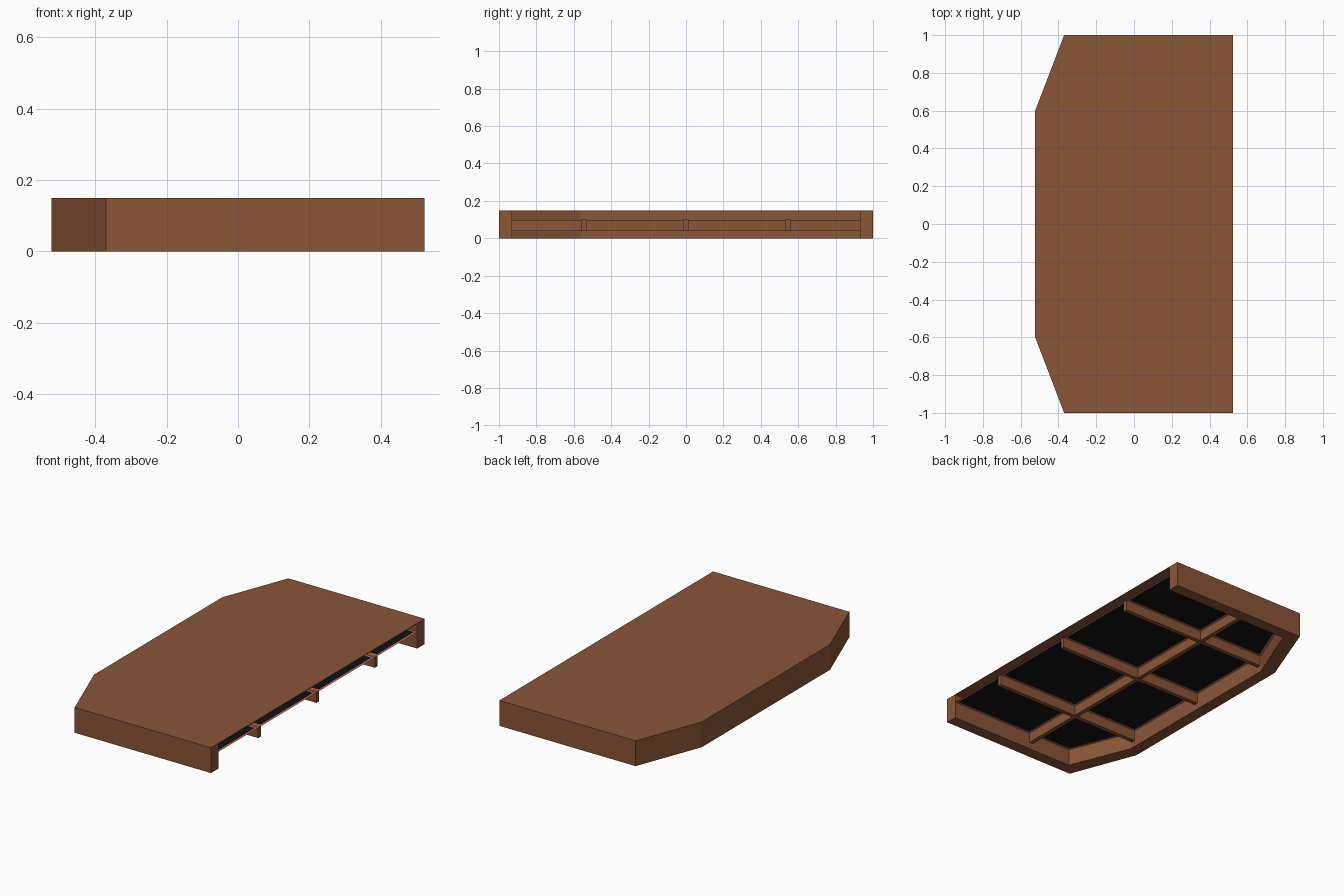
import bpy
import bmesh
from mathutils import Vector

cube = bpy.data.objects.get("Cube")
if cube:
    bpy.data.objects.remove(cube, do_unlink=True)


def material(name, color):
    mat = bpy.data.materials.new(name)
    mat.use_nodes = True
    rgba = (*color, 1.0)
    mat.diffuse_color = rgba
    mat.node_tree.nodes["Principled BSDF"].inputs["Base Color"].default_value = rgba
    return mat


WOOD = material("brown wood", (0.255, 0.092, 0.039))
TRIM = material("salmon trim", (0.56, 0.16, 0.13))
BLACK = material("black panel", (0.006, 0.006, 0.006))


def add_object(name, bm, *mats):
    mesh = bpy.data.meshes.new(name)
    bm.to_mesh(mesh)
    bm.free()
    for mat in mats:
        mesh.materials.append(mat)
    obj = bpy.data.objects.new(name, mesh)
    bpy.context.collection.objects.link(obj)
    return obj


def prism(name, outline, z0, z1, mat):
    bm = bmesh.new()
    face = bm.faces.new([bm.verts.new((x, y, z0)) for x, y in outline])
    up = bmesh.ops.extrude_face_region(bm, geom=[face], use_keep_orig=True)
    verts = [g for g in up["geom"] if isinstance(g, bmesh.types.BMVert)]
    bmesh.ops.translate(bm, verts=verts, vec=(0, 0, z1 - z0))
    bmesh.ops.recalc_face_normals(bm, faces=bm.faces)
    return add_object(name, bm, mat)


def box(name, x0, x1, y0, y1, z0, z1, mat):
    return prism(name, [(x0, y0), (x1, y0), (x1, y1), (x0, y1)], z0, z1, mat)


def mirrored(half):
    # Complete a front-half outline with its back half
    return half + [(x, -y) for x, y in reversed(half)]


HEIGHT, SHEET, PANEL_Z = 0.15, 0.004, 0.099
BEAM_LOW, HALF = 0.04, 0.0125
EDGE, INNER_Y, SPINE_X = 0.523, 0.93, -0.03
outer = mirrored([(EDGE, -1.0), (-0.37, -1.0), (-EDGE, -0.6)])
inner = mirrored([(EDGE, -INNER_Y), (-0.305, -INNER_Y), (-0.452, -0.565)])

# Thin top sheet and the rim wall, open along one long side
prism("top_sheet", outer, HEIGHT - SHEET, HEIGHT, WOOD)
prism("rim_wall", outer + inner[::-1], 0, HEIGHT - SHEET, WOOD)

# Support beams
beam_ys = (-0.545, 0.0, 0.545)
box("long_beam", SPINE_X - HALF, SPINE_X + HALF, -INNER_Y, INNER_Y,
    BEAM_LOW, PANEL_Z, WOOD)
for i, y in enumerate(beam_ys):
    box(f"cross_beam_{i + 1}", -0.46, EDGE, y - HALF, y + HALF,
        BEAM_LOW - 0.002, PANEL_Z + 0.001, WOOD)


def panel(name, x0, x1, y0, y1):
    # Cut one cell out of the inner outline, then inset a trim border
    bm = bmesh.new()
    bm.faces.new([bm.verts.new((x, y, PANEL_Z)) for x, y in inner])
    for co, no in (((x0, 0, 0), (-1, 0, 0)), ((x1, 0, 0), (1, 0, 0)),
                   ((0, y0, 0), (0, -1, 0)), ((0, y1, 0), (0, 1, 0))):
        geom = bm.verts[:] + bm.edges[:] + bm.faces[:]
        bmesh.ops.bisect_plane(bm, geom=geom, dist=1e-5, plane_co=Vector(co),
                               plane_no=Vector(no), clear_outer=True)
    border = bmesh.ops.inset_region(bm, faces=bm.faces[:], thickness=0.013,
                                    use_boundary=True, use_even_offset=True)
    for face in border["faces"]:
        face.material_index = 1
    return add_object(name, bm, BLACK, TRIM)


# Trimmed black panels between the beams
stops = (-INNER_Y - HALF, *beam_ys, INNER_Y + HALF)
for i, (a, b) in enumerate(zip(stops, stops[1:])):
    panel(f"open_side_panel_{i + 1}", SPINE_X + HALF, EDGE, a + HALF, b - HALF)
    panel(f"closed_side_panel_{i + 1}", -EDGE, SPINE_X - HALF, a + HALF, b - HALF)
